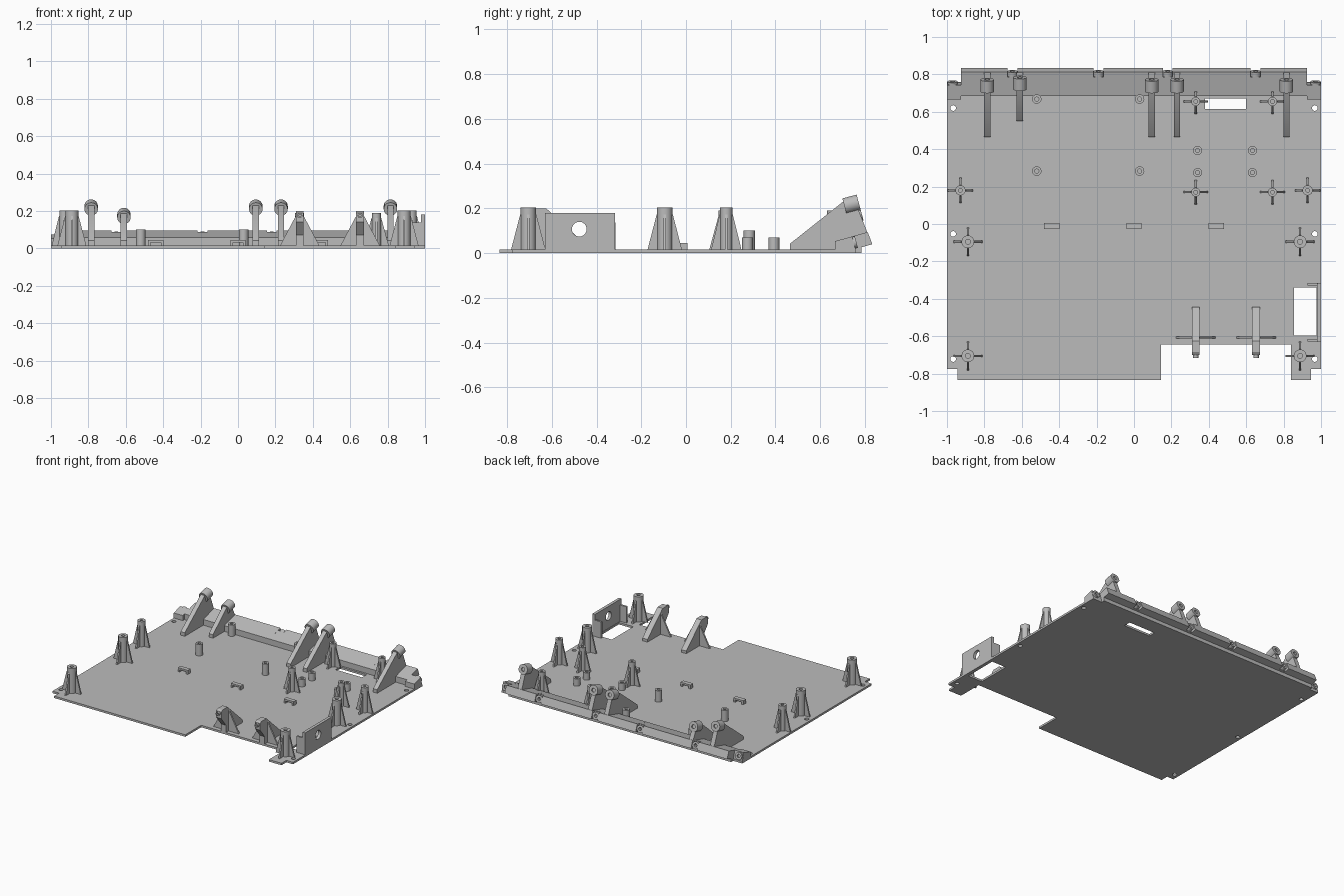
import bpy, bmesh, math
from mathutils import Matrix, Vector

cube = bpy.data.objects.get("Cube")
if cube:
    bpy.data.objects.remove(cube)

grey = bpy.data.materials.new("plastic_grey")
grey.use_nodes = True
COLOUR = (0.5, 0.5, 0.5, 1)
grey.diffuse_color = COLOUR
grey.node_tree.nodes["Principled BSDF"].inputs["Base Color"].default_value = COLOUR

T = 0.015                      # plate thickness
TILT = math.radians(15)        # slope of the rear rail
TILT_AXIS = Vector((0, math.cos(TILT), math.sin(TILT)))


def circle(x, y, r, n=24):
    return [(x + r * math.cos(2 * math.pi * i / n), y + r * math.sin(2 * math.pi * i / n)) for i in range(n)]


def rect(x0, x1, y0, y1):
    return [(x0, y0), (x1, y0), (x1, y1), (x0, y1)]


def prism(name, loops, depth, matrix):
    """Filled outline (first loop) with holes (other loops), thickened about its plane."""
    cu = bpy.data.curves.new(name, 'CURVE')
    cu.dimensions, cu.fill_mode, cu.extrude = '2D', 'BOTH', depth / 2
    for loop in loops:
        sp = cu.splines.new('POLY')
        sp.points.add(len(loop) - 1)
        for p, (x, y) in zip(sp.points, loop):
            p.co = (x, y, 0, 1)
        sp.use_cyclic_u = True
    tmp = bpy.data.objects.new(name + "_outline", cu)
    bpy.context.collection.objects.link(tmp)
    dg = bpy.context.evaluated_depsgraph_get()
    me = bpy.data.meshes.new_from_object(tmp.evaluated_get(dg))
    bpy.data.objects.remove(tmp)
    bpy.data.curves.remove(cu)
    bm = bmesh.new()
    bm.from_mesh(me)
    bmesh.ops.remove_doubles(bm, verts=bm.verts, dist=1e-5)
    bmesh.ops.recalc_face_normals(bm, faces=bm.faces)
    bm.to_mesh(me)
    bm.free()
    me.materials.clear()
    me.materials.append(grey)
    ob = bpy.data.objects.new(name, me)
    ob.matrix_world = matrix
    bpy.context.collection.objects.link(ob)
    return ob


def flat(z):                   # outline in x, y
    return Matrix.Translation((0, 0, z))


def side(x):                   # outline in y, z
    return Matrix(((0, 0, 1, x), (1, 0, 0, 0), (0, 1, 0, 0), (0, 0, 0, 1)))


def front(y):                  # outline in x, z
    return Matrix(((1, 0, 0, 0), (0, 0, -1, y), (0, 1, 0, 0), (0, 0, 0, 1)))


def tube(name, centre, axis, r, hole, length):
    m = Matrix.Translation(centre) @ Vector(axis).to_track_quat('Z', 'Y').to_matrix().to_4x4()
    return prism(name, [circle(0, 0, r), circle(0, 0, hole)], length, m)


def post(name, x, y, r, h, hole, reach=0):
    """Hollow standoff, with four tapering ribs when reach is given."""
    tube(name, (x, y, h / 2 + T / 2), (0, 0, 1), r, hole, h - T)
    if reach:
        for s in (-1, 1):
            rib = [(r - 0.006, T), (reach, T), (r + 0.002, h * 0.85), (r - 0.006, h * 0.85)]
            prism(name + "_rib", [[(x + s * a, b) for a, b in rib]], 0.011, front(y))
            prism(name + "_rib", [[(y + s * a, b) for a, b in rib]], 0.011, side(x))


# Base plate with cut-outs and screw holes
outline = [(-1, -0.775), (-0.945, -0.775), (-0.945, -0.833), (0.145, -0.833), (0.145, -0.645),
           (0.84, -0.645), (0.84, -0.833), (0.945, -0.833), (0.945, -0.775), (1, -0.775),
           (1, 0.76), (0.925, 0.76), (0.925, 0.785), (-0.925, 0.785), (-0.925, 0.76), (-1, 0.76)]
holes = [rect(0.855, 0.975, -0.595, -0.34), rect(0.38, 0.6, 0.615, 0.67)]
holes += [circle(s * 0.967, y, 0.015) for s in (-1, 1) for y in (0.62, -0.053, -0.722)]
prism("base_plate", [outline] + holes, T, flat(T / 2))

# Ribbed posts
for s in (-1, 1):
    for y in (-0.095, -0.705):
        post("large_post", s * 0.888, y, 0.034, 0.203, 0.013, 0.077)
    post("edge_post", s * 0.928, 0.18, 0.027, 0.203, 0.01, 0.068)
for x in (0.33, 0.74):
    for y in (0.17, 0.655):
        post("medium_post", x, y, 0.024, 0.19, 0.01, 0.066)

# Plain standoffs
for x in (-0.52, 0.03):
    for y in (0.283, 0.668):
        post("tall_standoff", x, y, 0.025, 0.1, 0.011)
for x in (0.34, 0.633):
    for y in (0.275, 0.393):
        post("short_standoff", x, y, 0.024, 0.07, 0.011)

# Cable bridges
for x in (-0.44, 0, 0.44):
    a, b, top = 0.041, 0.027, 0.045
    arch = [(-a, T), (-a, top), (a, top), (a, T), (b, T), (b, 0.032), (-b, 0.032), (-b, T)]
    prism("cable_bridge", [[(x + u, v) for u, v in arch]], 0.032, front(-0.01))

# Side wall with a round opening and end ribs
prism("side_wall", [rect(-0.63, -0.317, 0, 0.18), circle(-0.477, 0.107, 0.033)], 0.022, side(0.989))
for y in (-0.323, -0.622):
    prism("side_wall_rib", [rect(0.927, 0.985, T, 0.137)], 0.014, front(y))

# Front brackets with triangular cross ribs
for x in (0.33, 0.653):
    body = [(-0.645, T), (-0.645, 0.07), (-0.7, 0.14), (-0.7, 0.19), (-0.685, 0.2), (-0.625, 0.2),
            (-0.445, 0.035), (-0.445, T)]
    prism("front_bracket", [body], 0.042, side(x))
    gusset = [(x - 0.105, T), (x + 0.105, T), (x + 0.02, 0.175), (x - 0.02, 0.175)]
    prism("front_bracket_rib", [gusset], 0.012, front(-0.607))
    tube("front_bracket_tip", (x, -0.705, 0.175), (0, 1, 0), 0.014, 0.006, 0.024)

# Rear rail: sloped sections, stepped back at each screw seat
seats = [-0.65, -0.19, 0.18, 0.65]
full = [(0.685, T), (0.685, 0.058), (0.812, 0.094), (0.833, 0.04), (0.785, 0.026), (0.785, T)]
seat = [(0.685, T), (0.685, 0.058), (0.785, 0.086), (0.798, 0.03), (0.785, 0.026), (0.785, T)]
end = [(0.665, T), (0.665, 0.053), (0.742, 0.074), (0.757, 0.02), (0.757, T)]
edges = [-0.925] + [x + d for x in seats for d in (-0.026, 0.026)] + [0.925]
for i, (a, b) in enumerate(zip(edges, edges[1:])):
    prism("rear_rail", [seat if i % 2 else full], b - a, side((a + b) / 2))
for x in seats:
    tube("rail_screw_seat", (x, 0.8, 0.06), TILT_AXIS, 0.027, 0.012, 0.034)
for s in (-1, 1):
    prism("rail_end", [end], 0.075, side(s * 0.9625))
    tube("rail_end_seat", (s * 0.97, 0.745, 0.045), TILT_AXIS, 0.027, 0.012, 0.034)

# Rear struts with tilted heads
for x, start, dy, dz in ((-0.785, 0.465, 0, 0), (-0.61, 0.55, 0.012, -0.045), (0.095, 0.465, 0, 0),
                         (0.23, 0.465, 0, 0), (0.815, 0.465, 0, 0)):
    web = [(start, T), (start, 0.042), (0.705 + dy, 0.232 + dz), (0.756 + dy, 0.245 + dz),
           (0.77 + dy, 0.195 + dz), (0.81, 0.094), (0.7, 0.05), (0.7, T)]
    prism("rear_strut", [web], 0.034, side(x))
    tube("rear_strut_head", (x, 0.74 + dy, 0.218 + dz), TILT_AXIS, 0.036, 0.014, 0.066)

# Smooth the round parts, keep edges sharp
bpy.ops.object.select_all(action='DESELECT')
for ob in bpy.context.scene.objects:
    if ob.type == 'MESH':
        ob.select_set(True)
        bpy.context.view_layer.objects.active = ob
bpy.ops.object.shade_smooth_by_angle(angle=math.radians(30))
